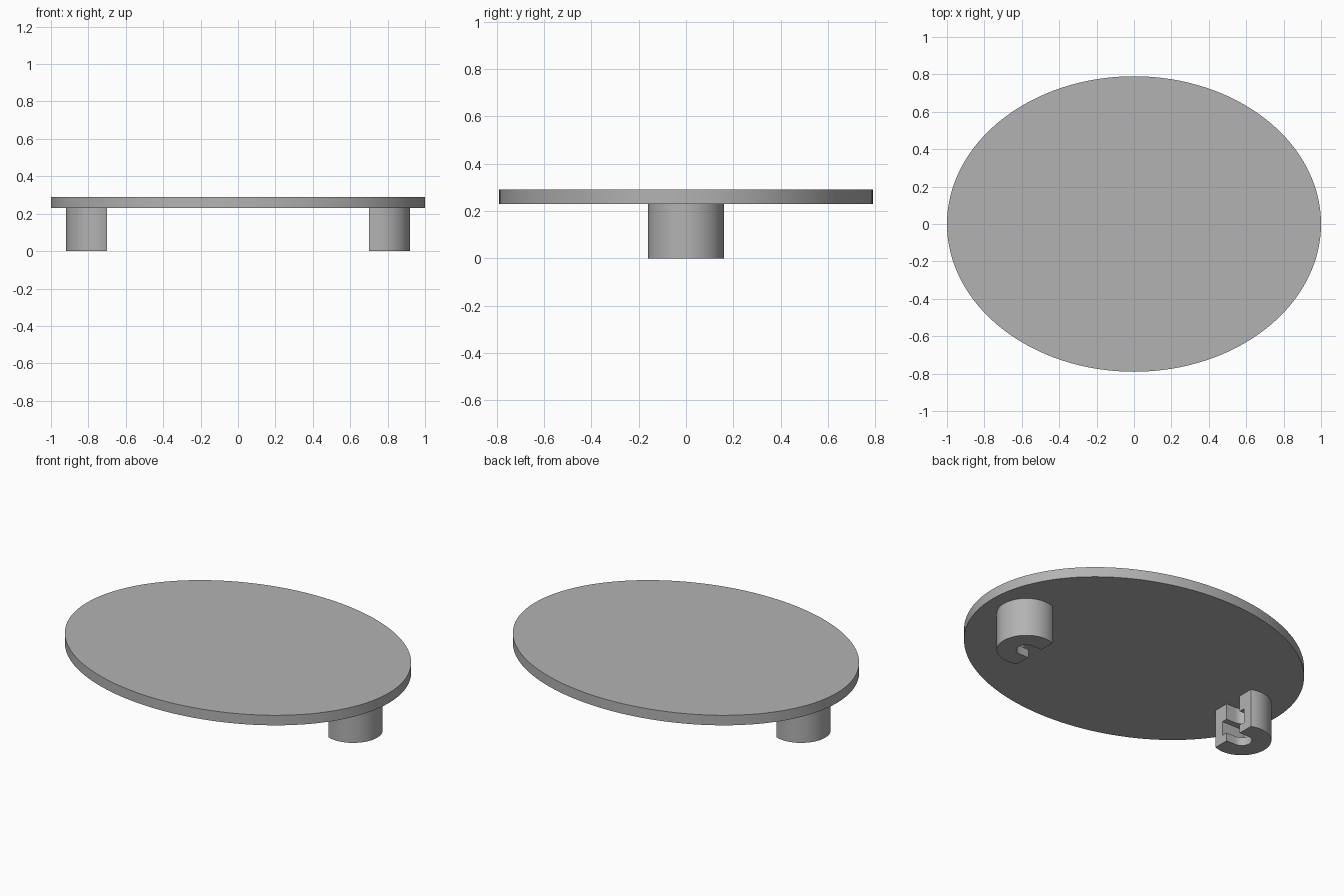
import bpy, bmesh
from math import sin, cos, pi, acos

cube = bpy.data.objects.get("Cube")
if cube:
    bpy.data.objects.remove(cube, do_unlink=True)

PLATE_BOTTOM, PLATE_TOP = 0.23, 0.29
LEG_X, LEG_R, FLAT = 0.76, 0.16, 0.06   # FLAT: leg axis to its flat inner face
HOLE_R, POCKET_HALF = 0.055, 0.09

grey = bpy.data.materials.new("plain grey")
grey.use_nodes = True
colour = (0.45, 0.45, 0.45, 1)
grey.diffuse_color = colour
grey.node_tree.nodes["Principled BSDF"].inputs["Base Color"].default_value = colour


def prism(name, outline, z0, z1):
    """Extrude a closed outline from z0 to z1."""
    bm = bmesh.new()
    base = bm.faces.new([bm.verts.new((x, y, z0)) for x, y in outline])
    top = bmesh.ops.extrude_face_region(bm, geom=[base])["geom"]
    verts = [v for v in top if isinstance(v, bmesh.types.BMVert)]
    bmesh.ops.translate(bm, verts=verts, vec=(0, 0, z1 - z0))
    bmesh.ops.recalc_face_normals(bm, faces=bm.faces)
    mesh = bpy.data.meshes.new(name)
    bm.to_mesh(mesh)
    bm.free()
    mesh.materials.append(grey)
    obj = bpy.data.objects.new(name, mesh)
    bpy.context.collection.objects.link(obj)
    return obj


def arc(radius, start, end, steps):
    angles = [start + (end - start) * i / steps for i in range(steps + 1)]
    return [(radius * cos(a), radius * sin(a)) for a in angles]


def smooth(obj):
    bpy.ops.object.select_all(action="DESELECT")
    obj.select_set(True)
    bpy.context.view_layer.objects.active = obj
    bpy.ops.object.shade_smooth_by_angle(angle=pi / 6)


def cut(obj, cutter):
    mod = obj.modifiers.new("cut", "BOOLEAN")
    mod.operation = "DIFFERENCE"
    mod.solver = "EXACT"
    mod.object = cutter
    bpy.context.view_layer.objects.active = obj
    bpy.ops.object.modifier_apply(modifier=mod.name)
    bpy.data.objects.remove(cutter, do_unlink=True)


# Oval top plate
oval = [(x, 0.79 * y) for x, y in arc(1, 0, 2 * pi, 128)[:-1]]
smooth(prism("oval_plate", oval, PLATE_BOTTOM, PLATE_TOP))

# Round legs, cut flat on the inner side, with a screw slot and a nut pocket
for name, side in (("left_leg", 1), ("right_leg", -1)):
    def place(points):
        return [(side * (LEG_X + x), y) for x, y in points]

    edge = pi - acos(FLAT / LEG_R)
    leg = prism(name, place(arc(LEG_R, -edge, edge, 48)), 0, PLATE_BOTTOM)
    slot = arc(HOLE_R, -pi / 2, pi / 2, 16) + [(-0.2, HOLE_R), (-0.2, -HOLE_R)]
    cut(leg, prism("slot_cutter", place(slot), -0.1, 0.4))
    h = POCKET_HALF
    pocket = [(-0.2, -h), (h, -h), (h, h), (-0.2, h)]
    cut(leg, prism("pocket_cutter", place(pocket), 0.05, 0.135))
    smooth(leg)
